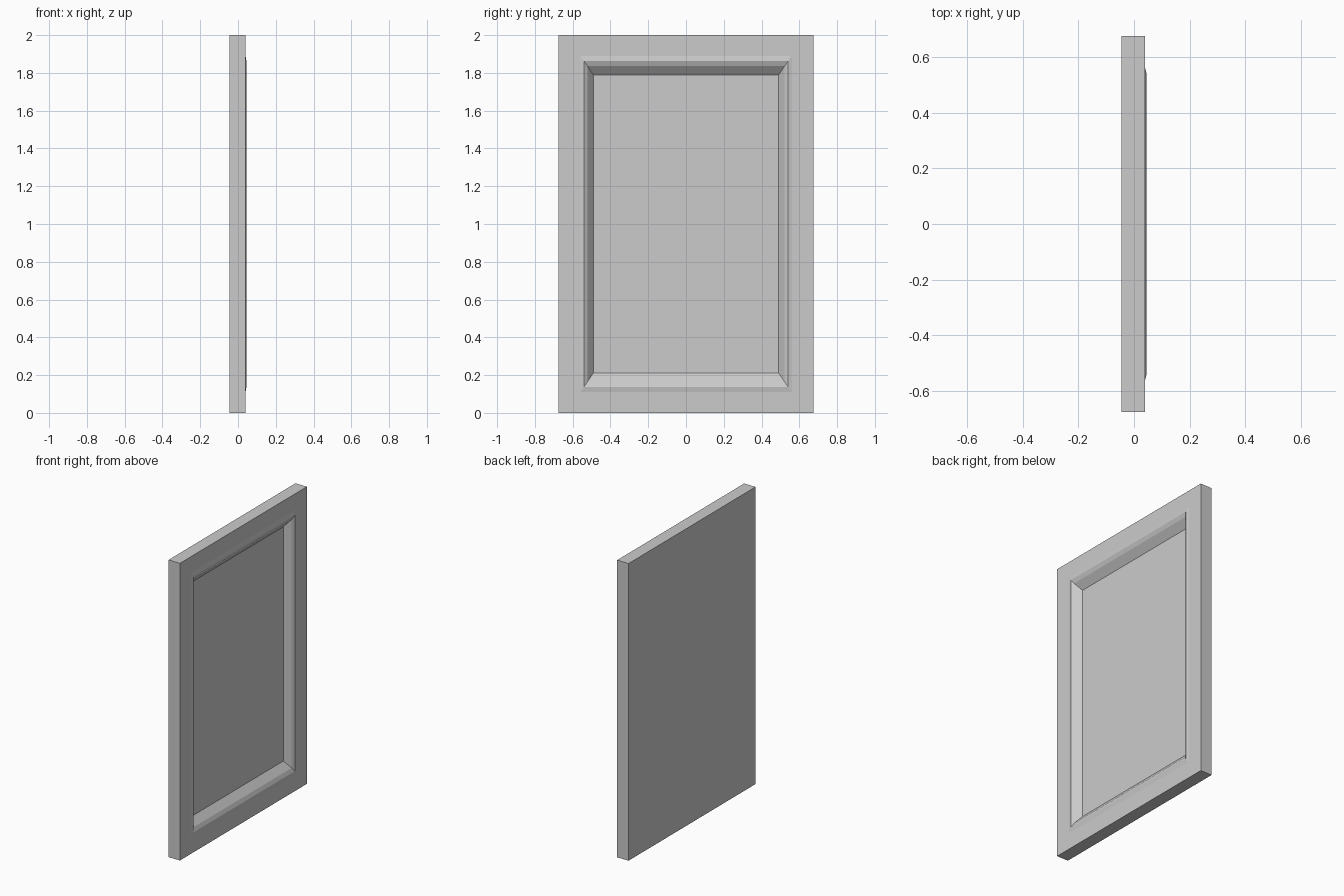
import bpy, bmesh

if "Cube" in bpy.data.objects:
    bpy.data.objects.remove(bpy.data.objects["Cube"])

# Concentric rectangular rings: (x, half width in y, half height in z)
RINGS = [
    (-0.045, 0.675, 1.0),     # back edge
    (0.04, 0.675, 1.0),       # front edge of frame
    (0.04, 0.56, 0.89),       # start of raised moulding
    (0.045, 0.54, 0.862),     # moulding crest
    (0.034, 0.522, 0.836),    # moulding step
    (-0.006, 0.49, 0.788),    # edge of recessed panel
]


def ring(bm, x, hy, hz):
    corners = [(-hy, -hz), (hy, -hz), (hy, hz), (-hy, hz)]
    return [bm.verts.new((x, y, 1.0 + z)) for y, z in corners]


bm = bmesh.new()
loops = [ring(bm, *r) for r in RINGS]

# Bridge each ring to the next
for a, b in zip(loops, loops[1:]):
    for i in range(4):
        j = (i + 1) % 4
        bm.faces.new((a[i], a[j], b[j], b[i]))

# Flat back and recessed panel
bm.faces.new(loops[0][::-1])
bm.faces.new(loops[-1])
bmesh.ops.recalc_face_normals(bm, faces=bm.faces)

mesh = bpy.data.meshes.new("panel_door")
bm.to_mesh(mesh)
bm.free()
door = bpy.data.objects.new("panel_door", mesh)
bpy.context.collection.objects.link(door)
